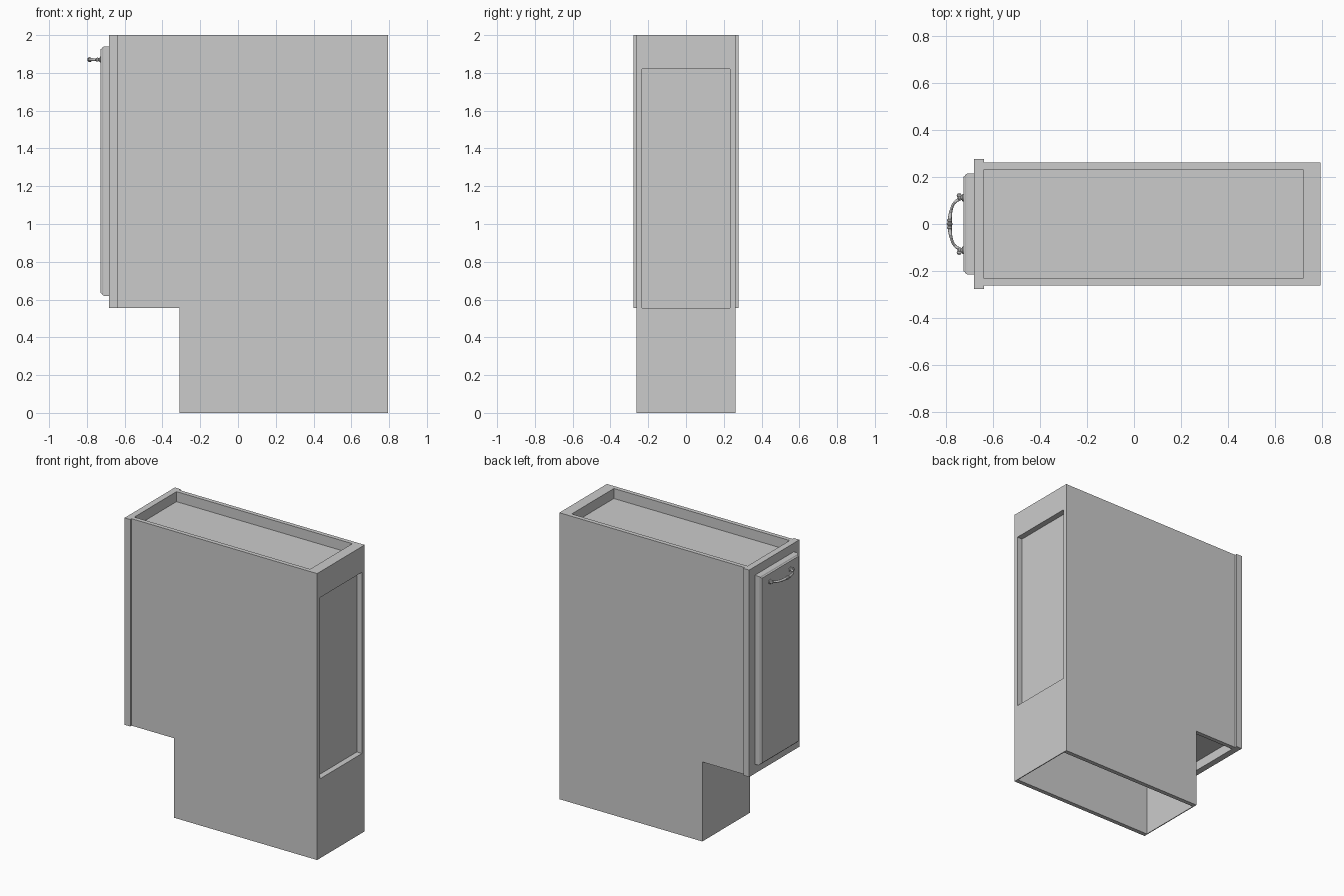
import bpy, bmesh, math
from mathutils import Vector, Matrix

old = bpy.data.objects.get("Cube")
if old:
    bpy.data.objects.remove(old, do_unlink=True)

GREY = bpy.data.materials.new("plain grey")
GREY.use_nodes = True
GREY.diffuse_color = (0.6, 0.6, 0.6, 1)
GREY.node_tree.nodes["Principled BSDF"].inputs["Base Color"].default_value = (0.6, 0.6, 0.6, 1)


def finish(bm, name, smooth=False):
    bmesh.ops.recalc_face_normals(bm, faces=bm.faces[:])
    mesh = bpy.data.meshes.new(name)
    bm.to_mesh(mesh)
    bm.free()
    mesh.materials.append(GREY)
    ob = bpy.data.objects.new(name, mesh)
    bpy.context.collection.objects.link(ob)
    if smooth:
        bpy.ops.object.select_all(action='DESELECT')
        ob.select_set(True)
        bpy.context.view_layer.objects.active = ob
        bpy.ops.object.shade_smooth_by_angle(angle=math.radians(35))
    return ob


def box(name, lo, hi):
    bm = bmesh.new()
    bmesh.ops.create_cube(bm, size=1)
    lo, hi = Vector(lo), Vector(hi)
    for v in bm.verts:
        v.co = (lo + hi) / 2 + v.co * (hi - lo)
    return finish(bm, name)


def loft(bm, rings):
    """Skin a list of equal-length vertex loops and cap both ends."""
    loops = [[bm.verts.new(p) for p in ring] for ring in rings]
    n = len(loops[0])
    for a, b in zip(loops, loops[1:]):
        for i in range(n):
            bm.faces.new((a[i], a[(i + 1) % n], b[(i + 1) % n], b[i]))
    bm.faces.new(loops[0][::-1])
    bm.faces.new(loops[-1])


def turned(name, base, axis, profile, sides=20):
    """Turned part: profile of (distance along axis, radius)."""
    rot = Vector(axis).to_track_quat('Z', 'Y')
    rings = []
    for d, r in profile:
        ring = []
        for i in range(sides):
            a = 2 * math.pi * i / sides
            ring.append(Vector(base) + rot @ Vector((r * math.cos(a), r * math.sin(a), d)))
        rings.append(ring)
    bm = bmesh.new()
    loft(bm, rings)
    return finish(bm, name, True)


# Carcass: side outline with a toe notch, extruded across the width
FRAME_BACK, BACK, TOE, FLOOR = -0.638, 0.795, -0.31, 0.555
HALF, INNER = 0.2625, 0.2325
outline = [(FRAME_BACK, FLOOR), (TOE, FLOOR), (TOE, 0), (BACK, 0), (BACK, 2), (FRAME_BACK, 2)]
bm = bmesh.new()
loft(bm, [[(x, y, z) for x, z in outline] for y in (-HALF, HALF)])
carcass = finish(bm, "cabinet_carcass")

# Recesses: top well, open back, hollow plinth, underside of the toe overhang
cuts = {
    "top_well": ((-0.8, 1.93), (0.72, 2.2)),
    "back_opening": ((0.755, FLOOR), (0.95, 1.82)),
    "plinth_hollow": ((TOE + 0.006, -0.2), (BACK - 0.006, 0.53)),
    "toe_hollow": ((-0.8, 0.4), (TOE - 0.003, 0.62)),
}
for name, ((x0, z0), (x1, z1)) in cuts.items():
    cutter = box(name + "_cutter", (x0, -INNER, z0), (x1, INNER, z1))
    cutter.hide_render = True
    mod = carcass.modifiers.new(name, 'BOOLEAN')
    mod.operation = 'DIFFERENCE'
    mod.solver = 'EXACT'
    mod.object = cutter
    bpy.context.view_layer.objects.active = carcass
    bpy.ops.object.modifier_apply(modifier=mod.name)
    bpy.data.objects.remove(cutter, do_unlink=True)

# Face frame, slightly wider than the carcass
box("face_frame", (-0.682, -0.2775, FLOOR), (FRAME_BACK, 0.2775, 2))

# Door slab with a moulded edge, as (x, inset) steps
steps = [(-0.682, 0), (-0.710, 0), (-0.717, 0.004), (-0.720, 0.010), (-0.722, 0.012), (-0.727, 0.014)]
bm = bmesh.new()
rings = []
for x, s in steps:
    y, z0, z1 = 0.215 - s, 0.62 + s, 1.94 - s
    rings.append([(x, -y, z0), (x, y, z0), (x, y, z1), (x, -y, z1)])
loft(bm, rings)
finish(bm, "door")

# Handle: bowed grip, thicker toward the middle
HZ = 1.87
bm = bmesh.new()
rings = []
for i in range(25):
    t = math.pi * i / 24
    centre = Vector((-0.738 - 0.047 * math.sin(t) ** 0.8, 0.104 * math.cos(t), HZ))
    out = Vector((-math.sin(t) / 0.104, math.cos(t) / 0.047, 0)).normalized()
    r = 0.006 + 0.003 * math.sin(t)
    rings.append([centre + out * r * math.cos(a) + Vector((0, 0, r * math.sin(a)))
                  for a in (2 * math.pi * k / 12 for k in range(12))])
loft(bm, rings)
finish(bm, "handle_grip", True)

# Collar rings at the middle of the grip
for i, y in enumerate((-0.016, 0, 0.016)):
    r = 0.013 if y == 0 else 0.011
    turned(f"handle_collar_{i + 1}", (-0.785, y - 0.006, HZ), (0, 1, 0),
           [(0, r * 0.6), (0.002, r * 0.9), (0.006, r), (0.010, r * 0.9), (0.012, r * 0.6)])

# Handle feet with flange, neck and outward finial
for side, s in (("left", 1), ("right", -1)):
    turned(f"handle_foot_{side}", (-0.726, s * 0.112, HZ), (-1, 0, 0),
           [(0, 0.016), (0.004, 0.016), (0.007, 0.010), (0.012, 0.008),
            (0.016, 0.011), (0.021, 0.011), (0.025, 0.005)])
    turned(f"handle_finial_{side}", (-0.737, s * 0.106, HZ), (-0.5, s, 0),
           [(0, 0.008), (0.010, 0.007), (0.015, 0.010), (0.021, 0.010), (0.027, 0.004)])
